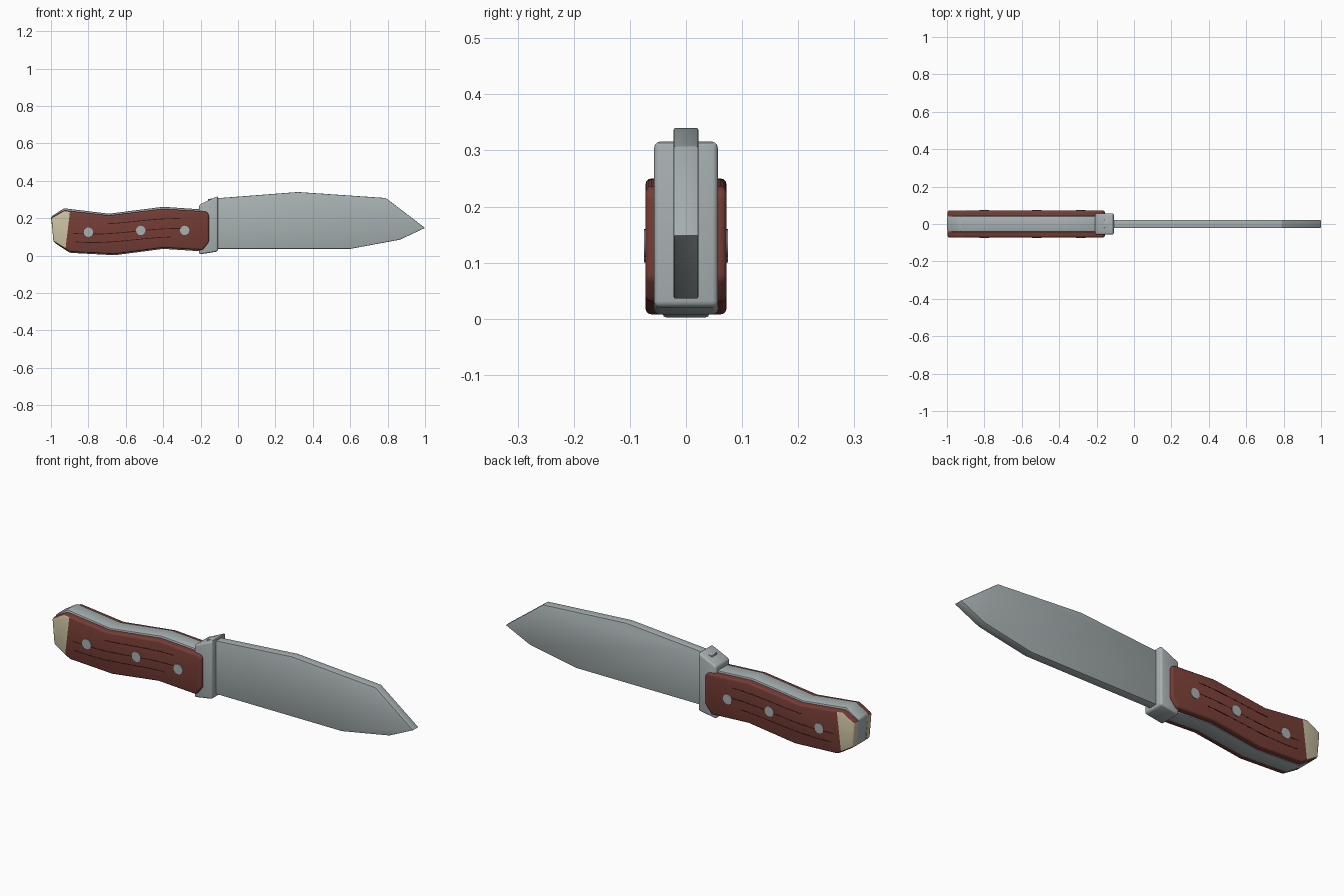
import bpy, bmesh, math
from mathutils import Vector

if "Cube" in bpy.data.objects:
    bpy.data.objects.remove(bpy.data.objects["Cube"], do_unlink=True)


def material(name, rgb):
    m = bpy.data.materials.new(name)
    m.use_nodes = True
    m.diffuse_color = (*rgb, 1)
    m.node_tree.nodes["Principled BSDF"].inputs["Base Color"].default_value = (*rgb, 1)
    return m


steel = material("steel", (0.39, 0.44, 0.445))
wood = material("red wood", (0.18, 0.046, 0.036))
bone = material("cream bone", (0.60, 0.54, 0.36))
groove = material("dark groove", (0.03, 0.009, 0.008))


def finish(name, bm, mats):
    bmesh.ops.recalc_face_normals(bm, faces=bm.faces)
    mesh = bpy.data.meshes.new(name)
    bm.to_mesh(mesh)
    bm.free()
    for m in mats:
        mesh.materials.append(m)
    ob = bpy.data.objects.new(name, mesh)
    bpy.context.collection.objects.link(ob)
    bpy.ops.object.select_all(action='DESELECT')
    ob.select_set(True)
    bpy.context.view_layer.objects.active = ob
    bpy.ops.object.shade_smooth_by_angle(angle=math.radians(35))
    return ob


def prism(outline, y0, y1, bevel=0, segments=2, outer_only=False):
    """Extrude a side outline from y0 to y1 and round its sharp edges."""
    bm = bmesh.new()
    face = bm.faces.new([bm.verts.new((x, y0, z)) for x, z in outline])
    ext = bmesh.ops.extrude_face_region(bm, geom=[face])["geom"]
    for v in ext:
        if isinstance(v, bmesh.types.BMVert):
            v.co.y = y1
    bmesh.ops.recalc_face_normals(bm, faces=bm.faces)
    if bevel:
        edges = [e for e in bm.edges
                 if e.calc_face_angle(0) > math.radians(28)
                 and not (outer_only and all(abs(v.co.y - y0) < 1e-5 for v in e.verts))]
        bmesh.ops.bevel(bm, geom=edges, offset=bevel, segments=segments,
                        profile=0.5, affect='EDGES', clamp_overlap=True)
    return bm


# Blade
blade = [(-0.16, 0.036), (0.6, 0.036), (0.865, 0.085), (1.0, 0.148),
         (0.79, 0.308), (0.32, 0.34), (-0.16, 0.303)]
finish("blade", prism(blade, -0.022, 0.022, 0.003), [steel])

# Guard
guard = [(-0.208, 0.006), (-0.107, 0.022), (-0.107, 0.319), (-0.208, 0.272)]
finish("guard", prism(guard, -0.057, 0.057, 0.01, 3), [steel])

# Tang
tang = [(-0.18, 0.022), (-0.4, 0.036), (-0.66, 0.002), (-0.9, 0.015), (-0.985, 0.072),
        (-1.0, 0.208), (-0.93, 0.253), (-0.69, 0.224), (-0.4, 0.261), (-0.18, 0.246)]
finish("tang", prism(tang, -0.042, 0.042, 0.008), [steel])

# Handle scales, with the rear end coloured as a bone cap
scale = [(-0.156, 0.072), (-0.19, 0.03), (-0.4, 0.042), (-0.66, 0.008), (-0.9, 0.02),
         (-0.987, 0.074), (-0.998, 0.203), (-0.93, 0.242), (-0.69, 0.215), (-0.4, 0.25),
         (-0.17, 0.236), (-0.156, 0.222)]
cut_point, cut_normal = Vector((-0.91, 0, 0.14)), Vector((1, 0, -0.12))
for side, label in ((-1, "front"), (1, "back")):
    bm = prism(scale, side * 0.036, side * 0.072, 0.014, 3, True)
    bmesh.ops.bisect_plane(bm, geom=bm.verts[:] + bm.edges[:] + bm.faces[:],
                           plane_co=cut_point, plane_no=cut_normal)
    bm.normal_update()
    for f in bm.faces:
        behind = (f.calc_center_median() - cut_point).dot(cut_normal) < 0
        f.material_index = int(behind and abs(f.normal.z) < 0.4)
    finish(label + "_handle_scale", bm, [wood, bone])

    # Wavy carved lines
    for i, (offset, start, end) in enumerate(((-0.045, -0.87, -0.36),
                                              (0.0, -0.88, -0.3),
                                              (0.053, -0.7, -0.31))):
        xs = [start + (end - start) * k / 14 for k in range(15)]
        mid = [(x, 0.13 + offset + 0.015 * math.sin((x + 0.55) * 7)) for x in xs]
        ribbon = [(x, z - 0.002) for x, z in mid] + [(x, z + 0.002) for x, z in reversed(mid)]
        finish(f"{label}_groove_{i + 1}", prism(ribbon, side * 0.068, side * 0.0726), [groove])

    # Rivets
    for i, (x, z) in enumerate(((-0.8, 0.125), (-0.52, 0.135), (-0.285, 0.135))):
        disc = [(x + 0.025 * math.cos(a * math.tau / 20), z + 0.025 * math.sin(a * math.tau / 20))
                for a in range(20)]
        finish(f"{label}_rivet_{i + 1}", prism(disc, side * 0.066, side * 0.075), [steel])
